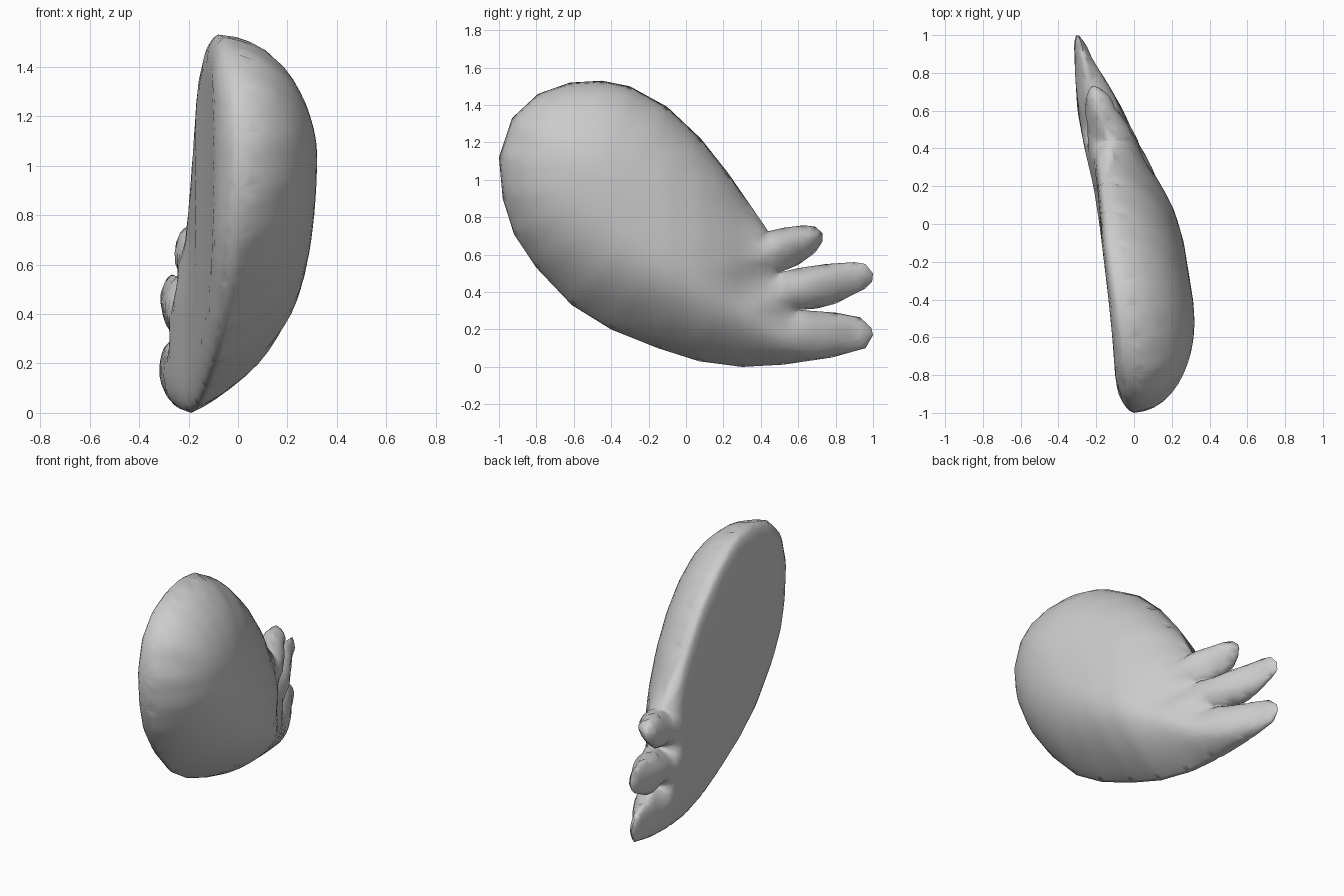
import bpy, bmesh, math
from mathutils import Vector, geometry

if "Cube" in bpy.data.objects:
    bpy.data.objects.remove(bpy.data.objects["Cube"])

# Side outline (y, z), clockwise: shoulder, three feathers, underside
OUTLINE = [
    (-1, 1.12), (-.93, 1.33), (-.79, 1.46), (-.62, 1.52), (-.45, 1.53), (-.3, 1.5),
    (-.1, 1.39), (.08, 1.22), (.23, 1.03), (.44, .725),
    (.53, .745), (.63, .757), (.69, .75), (.73, .715), (.73, .67), (.69, .61), (.6, .545), (.5, .505),
    (.6, .528), (.75, .55), (.9, .56), (.96, .55), (1, .5), (.995, .455), (.96, .42), (.8, .338), (.7, .312), (.6, .305),
    (.8, .29), (.93, .265), (.99, .21), (1, .17), (.96, .1), (.78, .05),
    (.52, .012), (.3, 0), (.07, .03), (-.15, .1), (-.4, .2), (-.61, .33), (-.8, .53), (-.92, .71), (-.98, .9)]
OUTLINE = [Vector(p) for p in OUTLINE]
EDGES = list(zip(OUTLINE, OUTLINE[1:] + OUTLINE[:1]))
# Gaps between feathers, and how far the rim rises there
NOTCHES = [(OUTLINE[9], .05), (OUTLINE[17], .11), (OUTLINE[27], .08)]


def clamp(t):
    return max(0, min(1, t))


def lerp(table, t):
    if t <= table[0][0]:
        return table[0][1]
    for (a, va), (b, vb) in zip(table, table[1:]):
        if t <= b:
            return va + (vb - va) * (t - a) / (b - a)
    return table[-1][1]


def rim_distance(p):
    best = 9
    for a, b in EDGES:
        ab = b - a
        t = clamp((p - a).dot(ab) / ab.length_squared)
        best = min(best, (p - a - ab * t).length)
    return best


def inside(p):
    hit = False
    for a, b in EDGES:
        if (a.y > p.y) != (b.y > p.y) and p.x < a.x + (p.y - a.y) * (b.x - a.x) / (b.y - a.y):
            hit = not hit
    return hit


# Along the wing: rim position, dome height, dome radius, inner face position
RIM = [(-1, 0), (.5, -.2185), (1, -.305)]
HEIGHT = [(-1, .36), (-.7, .385), (-.4, .4), (-.1, .395), (.07, .366), (.2, .325),
          (.5, .22), (.75, .12), (.9, .05), (1, .03)]
RADIUS = [(-.4, .55), (0, .46), (.3, .34), (.5, .2), (.65, .11), (1, .09)]
INNER = [(-1, -.06), (-.9, -.085), (-.8, -.1), (-.6, -.115), (-.4, -.135), (0, -.183),
         (.2, -.215), (.4, -.262), (.6, -.3), (.95, -.325)]
BEND = [(-.1, 0), (.2, .02), (.5, .045)]


def surface_dome(d, radius, power=.5):
    return (1 - (1 - min(d / radius, 1)) ** 2) ** power


def surface_x(p, d):
    y, z = p
    bend = lerp(BEND, y) * clamp((z - .45) / .25)
    lift = sum(h * math.exp(-((p - n).length / .09) ** 2) for n, h in NOTCHES)
    rim = lerp(RIM, y) + bend + lift
    power = .5 + .38 * clamp((.95 - z) / .65) * clamp((.7 - y) / .4)
    height = lerp(HEIGHT, y) - .06 * clamp((y - .45) / .15) * clamp((z - .5) / .1)
    outer = rim + max(height - lift, .02) * surface_dome(d, lerp(RADIUS, y), power)
    inner = rim + (lerp(INNER, y) + bend - rim) * surface_dome(d, .14)
    return outer, inner


# Points: outline, inset rings close to the rim, then an even grid
points = list(OUTLINE)


def add_point(p, clearance):
    if inside(p) and rim_distance(p) > clearance:
        points.append(p)


INSETS = (.008, .025, .055)
for a, b in EDGES:
    ab = b - a
    normal = Vector((ab.y, -ab.x)).normalized()
    n = max(1, round(ab.length / .05))
    for inset in INSETS:
        for i in range(n):
            add_point(a + ab * ((i + .5) / n) + normal * inset, inset * .95)
for notch, _ in NOTCHES:
    for inset in INSETS:
        for i in range(16):
            a = math.tau * i / 16
            add_point(notch + Vector((math.cos(a), math.sin(a))) * inset, inset * .95)
STEP = .05
for i in range(41):
    for j in range(32):
        add_point(Vector((-1 + i * STEP + (j % 2) * STEP / 2, j * STEP)), .075)

flat, _, tris, *_ = geometry.delaunay_2d_cdt(points, [], [list(range(len(OUTLINE)))], 1, 1e-5)

# Outer and inner skins sharing the rim
verts, outer_id, inner_id = [], [], []
for p in flat:
    d = rim_distance(p)
    if d < 1e-4:
        d = 0
    outer, inner = surface_x(p, d)
    outer_id.append(len(verts))
    verts.append((outer, p.x, p.y))
    if d > 0:
        inner_id.append(len(verts))
        verts.append((inner, p.x, p.y))
    else:
        inner_id.append(outer_id[-1])
faces = []
for t in tris:
    faces.append([outer_id[k] for k in t])
    back = [inner_id[k] for k in reversed(t)]
    if set(back) != set(faces[-1]):
        faces.append(back)

mesh = bpy.data.meshes.new("wing")
mesh.from_pydata(verts, [], faces)
bm = bmesh.new()
bm.from_mesh(mesh)
bmesh.ops.recalc_face_normals(bm, faces=bm.faces)
bm.to_mesh(mesh)
bm.free()
wing = bpy.data.objects.new("wing", mesh)
bpy.context.collection.objects.link(wing)
bpy.context.view_layer.objects.active = wing
wing.select_set(True)
bpy.ops.object.shade_smooth_by_angle(angle=1.2)
